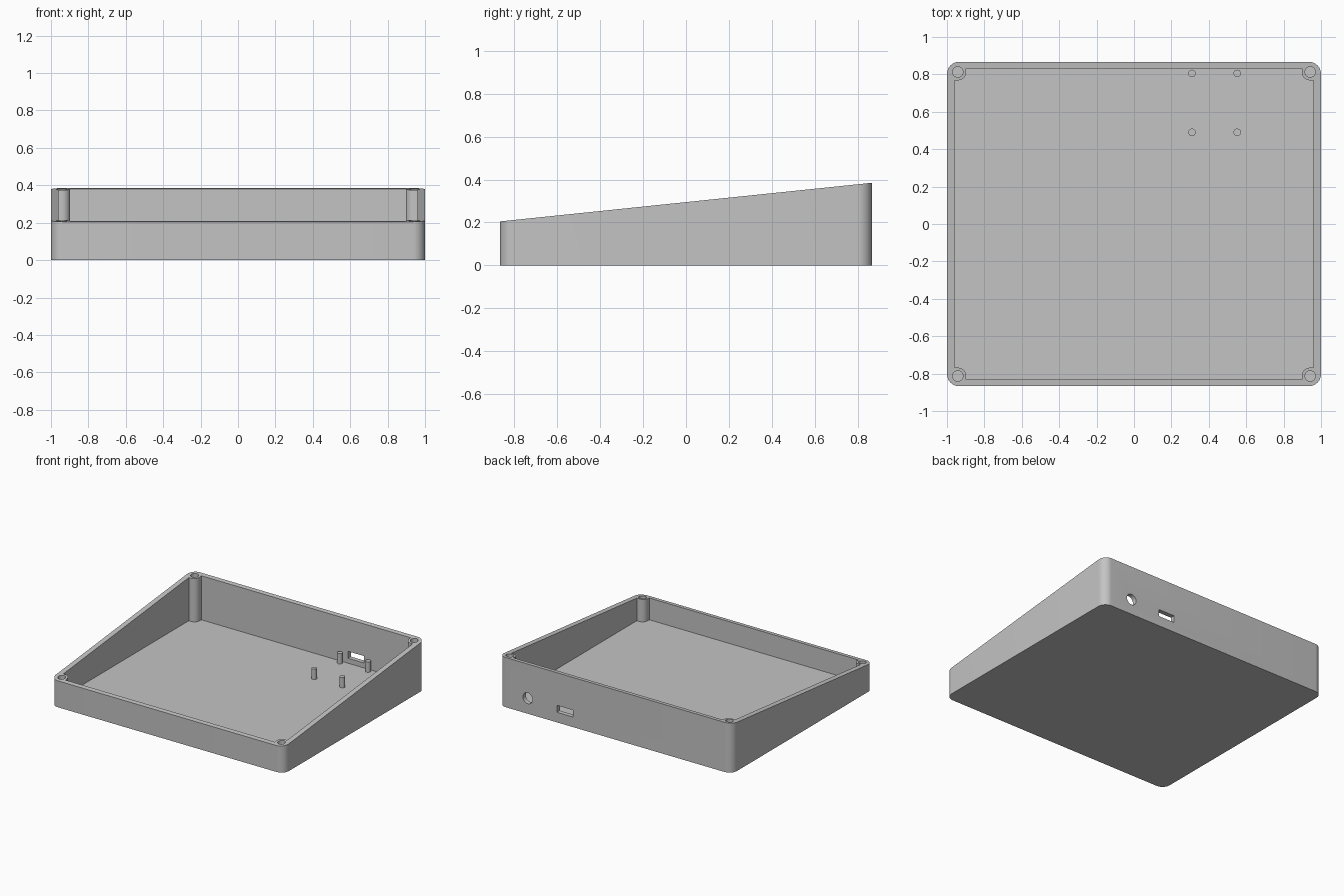
import bpy, bmesh, math
from mathutils import Matrix

if "Cube" in bpy.data.objects:
    bpy.data.objects.remove(bpy.data.objects["Cube"], do_unlink=True)

HX, HY = 1.0, 0.867            # outer half sizes
IX, IY = 0.96, 0.832           # cavity half sizes
CORNER = 0.065                 # outer corner radius
FLOOR = 0.04
FRONT_Z, BACK_Z = 0.205, 0.385
PX, PY = 0.942, 0.813          # screw post centre
POST_R, SCREW_R = 0.045, 0.028

grey = bpy.data.materials.new("plain grey")
grey.use_nodes = True
grey.diffuse_color = (0.55, 0.55, 0.55, 1)
grey.node_tree.nodes["Principled BSDF"].inputs["Base Color"].default_value = grey.diffuse_color


def rim_height(y):
    return FRONT_Z + (BACK_Z - FRONT_Z) * (y + HY) / (2 * HY)


def arc(cx, cy, r, start, end, steps=12):
    angles = [math.radians(start + (end - start) * i / steps) for i in range(steps + 1)]
    return [(cx + r * math.cos(a), cy + r * math.sin(a)) for a in angles]


def mirror_corners(corner):
    """Repeat one corner's points round all four quadrants, counter-clockwise."""
    outline = []
    for sx, sy in ((1, 1), (-1, 1), (-1, -1), (1, -1)):
        pts = [(sx * x, sy * y) for x, y in corner]
        outline += pts if sx * sy > 0 else pts[::-1]
    return outline


def prism(name, outline, z0, top):
    """Extrude an outline from z0 up to a height given as a function of y."""
    bm = bmesh.new()
    low = [bm.verts.new((x, y, z0)) for x, y in outline]
    high = [bm.verts.new((x, y, top(y))) for x, y in outline]
    bm.faces.new(low[::-1])
    bm.faces.new(high)
    for i in range(len(low)):
        j = (i + 1) % len(low)
        bm.faces.new((low[i], low[j], high[j], high[i]))
    mesh = bpy.data.meshes.new(name)
    bm.to_mesh(mesh)
    bm.free()
    mesh.materials.append(grey)
    ob = bpy.data.objects.new(name, mesh)
    bpy.context.collection.objects.link(ob)
    return ob


def select(ob):
    bpy.ops.object.select_all(action="DESELECT")
    ob.select_set(True)
    bpy.context.view_layer.objects.active = ob


def cut(target, cutter):
    cutter.hide_render = True
    select(target)
    mod = target.modifiers.new("cut", "BOOLEAN")
    mod.operation, mod.solver, mod.object = "DIFFERENCE", "EXACT", cutter
    bpy.ops.object.modifier_apply(modifier=mod.name)
    bpy.data.objects.remove(cutter, do_unlink=True)


def circle(cx, cy, r, steps=32):
    return arc(cx, cy, r, 0, 360, steps)[:-1]


def above(y):
    return 0.6


# Sloped tray with rounded vertical edges
tray = prism("sloped_tray", mirror_corners(arc(HX - CORNER, HY - CORNER, CORNER, 0, 90)), 0, rim_height)

# Cavity leaves a rounded screw post standing in each corner
post = [(IX, PY - POST_R)] + arc(PX, PY, POST_R, 270, 180) + [(PX - POST_R, IY)]
cut(tray, prism("cavity_cutter", mirror_corners(post), FLOOR, above))

# Screw holes
for sx in (-1, 1):
    for sy in (-1, 1):
        cut(tray, prism("screw_cutter", circle(sx * PX, sy * PY, SCREW_R), FLOOR, above))

# Round power hole and rectangular plug slot through the back wall
slot = [(0.36, -0.132), (0.50, -0.132), (0.50, -0.078), (0.36, -0.078)]
for outline in (circle(0.75, -0.12, 0.042), slot):
    port = prism("port_cutter", outline, 0, lambda y: 0.2)
    port.data.transform(Matrix.Translation((0, 0.77, 0)) @ Matrix.Rotation(-math.pi / 2, 4, "X"))
    cut(tray, port)

select(tray)
bpy.ops.object.shade_smooth_by_angle(angle=math.radians(30))

# Circuit board standoffs
for x, side in ((0.31, "right"), (0.552, "left")):
    for y, end in ((0.49, "front"), (0.805, "back")):
        pin = prism(f"standoff_{end}_{side}", circle(x, y, 0.02, 24), FLOOR - 0.005, lambda y: FLOOR + 0.08)
        select(pin)
        bpy.ops.object.shade_smooth_by_angle(angle=math.radians(30))
